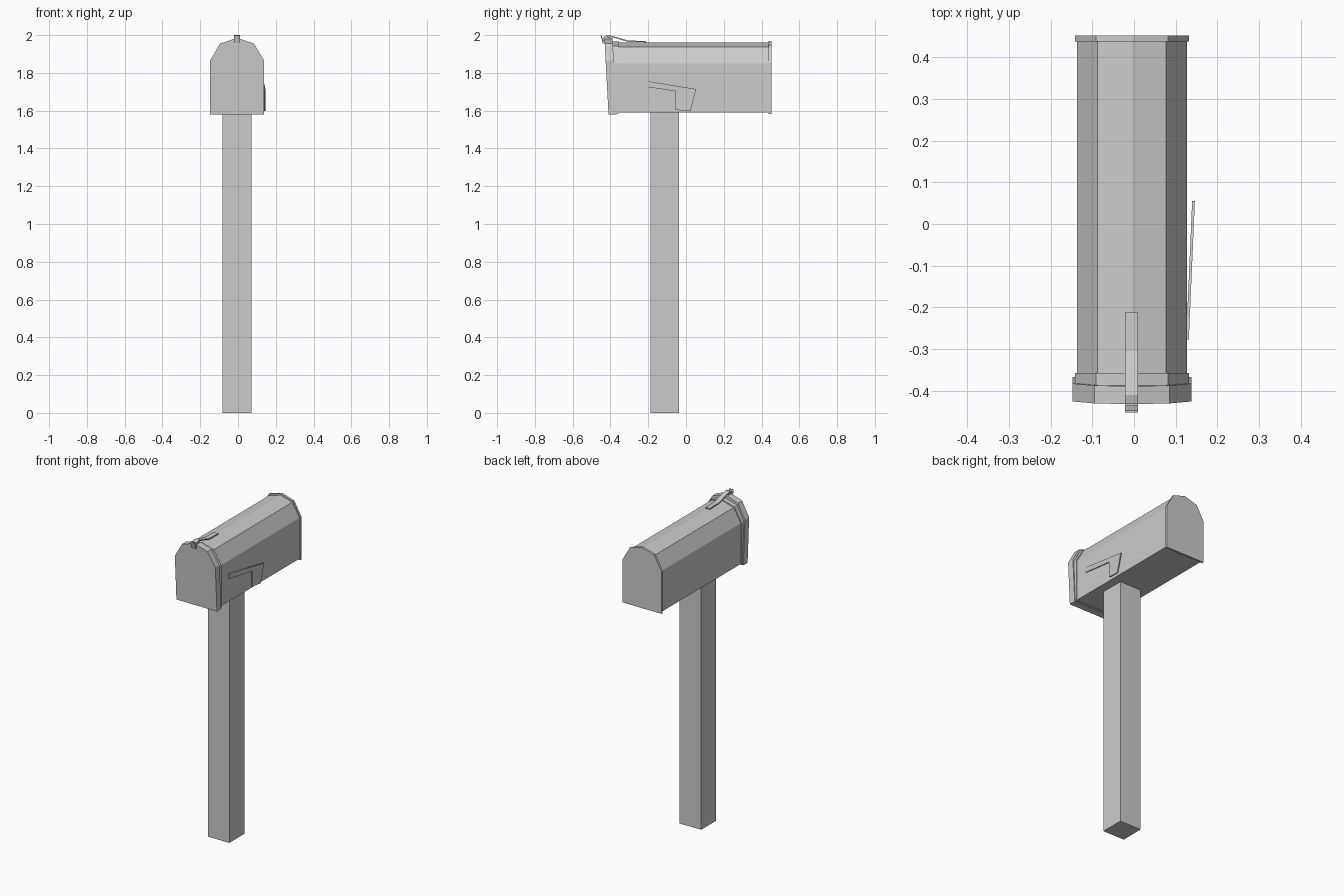
import bpy

if "Cube" in bpy.data.objects:
    bpy.data.objects.remove(bpy.data.objects["Cube"])

CX = -0.005  # shared centre line of post and box

paint = bpy.data.materials.new("plain_grey")
paint.diffuse_color = (0.6, 0.6, 0.6, 1)
paint.use_nodes = True
paint.node_tree.nodes["Principled BSDF"].inputs["Base Color"].default_value = paint.diffuse_color


def loft(name, start, end):
    """Closed solid between two matching outlines."""
    n = len(start)
    faces = [tuple(reversed(range(n))), tuple(range(n, 2 * n))]
    faces += [(i, (i + 1) % n, n + (i + 1) % n, n + i) for i in range(n)]
    mesh = bpy.data.meshes.new(name)
    mesh.from_pydata(list(start) + list(end), [], faces)
    mesh.materials.append(paint)
    obj = bpy.data.objects.new(name, mesh)
    bpy.context.collection.objects.link(obj)
    # Make all faces point outwards
    bpy.context.view_layer.objects.active = obj
    obj.select_set(True)
    bpy.ops.object.mode_set(mode='EDIT')
    bpy.ops.mesh.select_all(action='SELECT')
    bpy.ops.mesh.normals_make_consistent(inside=False)
    bpy.ops.object.mode_set(mode='OBJECT')
    obj.select_set(False)
    return obj


def arched(name, half, shoulder, levels, y0, y1, lean=0.0):
    """Arched section swept along y; lean shifts the top forwards."""
    bottom, eave, haunch, top = levels
    right = [(half, bottom), (half, eave), (shoulder, haunch)]
    outline = right + [(0, top)] + [(-x, z) for x, z in reversed(right)]

    def ring(y):
        return [(CX + x, y - lean * (z - bottom) / (top - bottom), z)
                for x, z in outline]
    return loft(name, ring(y0), ring(y1))


def strip(name, path, thick, x0, x1):
    """Thin band following a path in the y-z plane."""
    outline = path + [(y, z - thick) for y, z in reversed(path)]
    return loft(name, [(x0, y, z) for y, z in outline],
                [(x1, y, z) for y, z in outline])


# Square post
h = 0.076
square = [(-h, -h), (h, -h), (h, h), (-h, h)]
loft("post", [(CX + x, y - 0.113, 0) for x, y in square],
     [(CX + x, y - 0.113, 1.592) for x, y in square])

# Box body with raised rims at both ends
arched("box_body", 0.132, 0.082, (1.59, 1.85, 1.937, 1.96), -0.38, 0.445)
arched("rear_rim", 0.137, 0.086, (1.582, 1.855, 1.945, 1.97), 0.438, 0.452)
arched("front_rim", 0.137, 0.086, (1.585, 1.853, 1.942, 1.966), -0.395, -0.357)

# Door cap, leaning slightly forwards
arched("door", 0.143, 0.09, (1.58, 1.865, 1.955, 1.985), -0.41, -0.367, 0.022)

# Latch strap on the roof and pull tab on the door
strip("latch_strap", [(-0.212, 1.969), (-0.305, 1.971), (-0.36, 1.987),
                      (-0.41, 2.0), (-0.432, 1.994)], 0.007, -0.021, 0.01)
strip("latch_block", [(-0.437, 1.99), (-0.402, 1.99)], 0.035, -0.02, 0.009)
tab = [(-0.452, 1.998), (-0.447, 1.998), (-0.435, 1.957), (-0.441, 1.957)]
loft("door_pull", [(-0.021, y, z) for y, z in tab],
     [(0.01, y, z) for y, z in tab])

# Signal flag, splayed outwards towards the rear
flag = [(-0.277, 1.768), (0.055, 1.714), (0.022, 1.597), (-0.055, 1.604),
        (-0.055, 1.703), (-0.277, 1.736)]


def flag_side(offset):
    return [(0.125 + offset + 0.0145 * (y + 0.277) / 0.332, y, z)
            for y, z in flag]


loft("signal_flag", flag_side(0), flag_side(0.0065))
